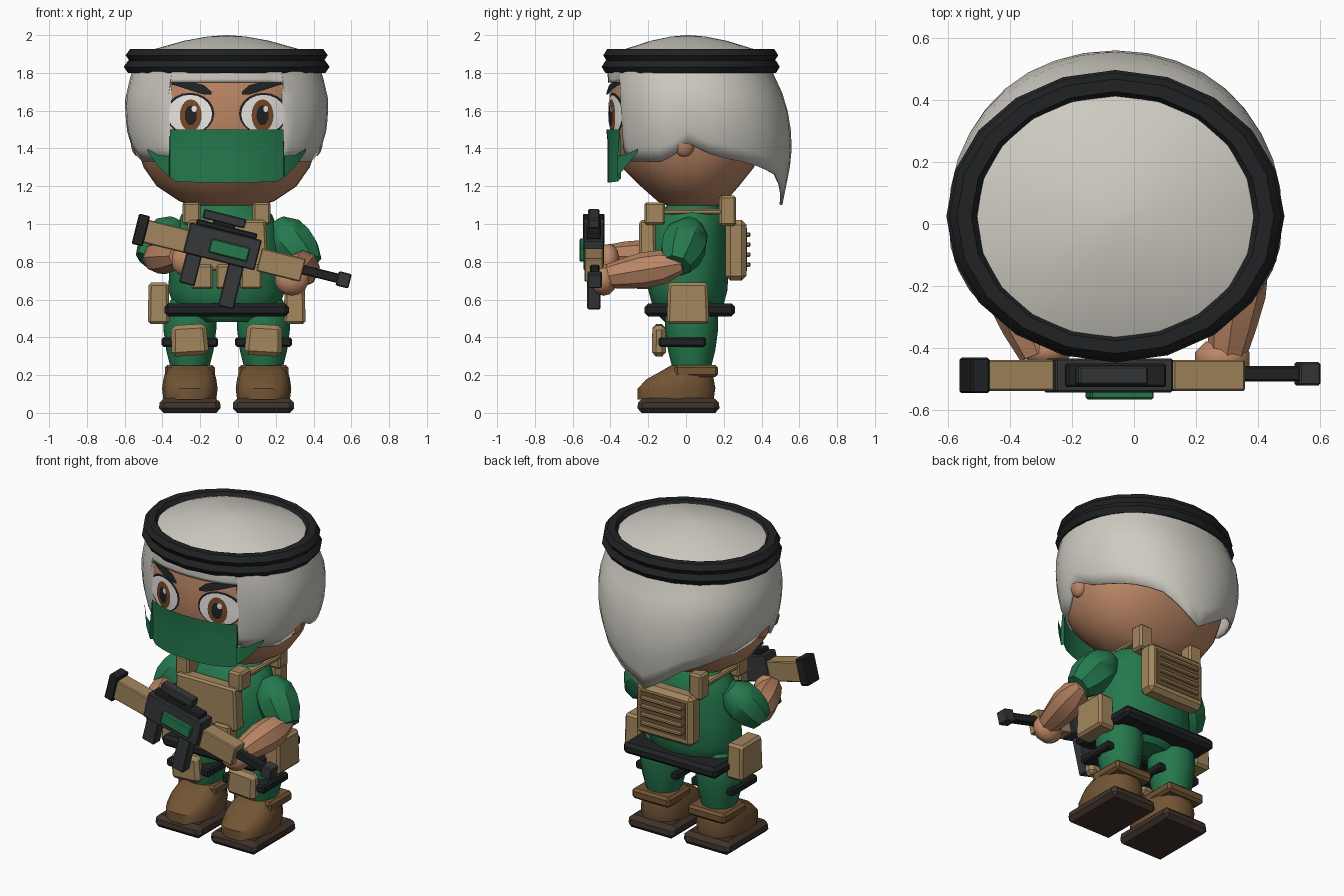
import bpy, bmesh, math
from mathutils import Vector

if "Cube" in bpy.data.objects:
    bpy.data.objects.remove(bpy.data.objects["Cube"])

CX = -0.06  # the figure's own mirror plane


def mat(name, r, g, b):
    m = bpy.data.materials.new(name)
    m.diffuse_color = (r, g, b, 1)
    m.use_nodes = True
    m.node_tree.nodes["Principled BSDF"].inputs["Base Color"].default_value = m.diffuse_color
    return m


GREEN = mat("green_cloth", .018, .19, .075)
SKIN = mat("skin", .50, .24, .13)
TAN = mat("tan_gear", .36, .24, .11)
BROWN = mat("boot_leather", .17, .09, .035)
SOLE = mat("sole_rubber", .05, .033, .025)
BLACK = mat("black", .014, .016, .017)
DARK = mat("dark_metal", .035, .038, .04)
CLOTH = mat("head_cloth", .62, .60, .54)
WHITE = mat("eye_white", .85, .83, .8)
IRIS = mat("iris", .2, .07, .02)


def make(name, verts, faces, m, smooth=True):
    me = bpy.data.meshes.new(name)
    me.from_pydata(verts, [], faces)
    bm = bmesh.new()
    bm.from_mesh(me)
    bmesh.ops.recalc_face_normals(bm, faces=bm.faces)
    bm.to_mesh(me)
    bm.free()
    ob = bpy.data.objects.new(name, me)
    bpy.context.collection.objects.link(ob)
    me.materials.append(m)
    if smooth:
        bpy.ops.object.select_all(action='DESELECT')
        ob.select_set(True)
        bpy.context.view_layer.objects.active = ob
        bpy.ops.object.shade_smooth_by_angle(angle=math.radians(40))
    return ob


def grid_faces(rows, cols, wrap):
    return [(i * cols + j, i * cols + (j + 1) % cols, (i + 1) * cols + (j + 1) % cols, (i + 1) * cols + j)
            for i in range(rows - 1) for j in range(cols if wrap else cols - 1)]


def spow(v, p):
    return math.copysign(abs(v) ** p, v)


def lerp(table, k):
    """Linear lookup in rows of (key, value, ...)."""
    if k <= table[0][0]:
        return table[0][1:]
    for a, b in zip(table, table[1:]):
        if k <= b[0]:
            t = (k - a[0]) / (b[0] - a[0])
            return tuple(p + (q - p) * t for p, q in zip(a[1:], b[1:]))
    return table[-1][1:]


def loft(name, rings, m, x=CX, n=16, e=2.0):
    """Stack of superellipse rings (z, rx, ry, cy) with closed ends."""
    v = [(x + rx * spow(math.cos(a), 2 / e), cy + ry * spow(math.sin(a), 2 / e), z)
         for z, rx, ry, cy in rings for a in [2 * math.pi * j / n for j in range(n)]]
    f = grid_faces(len(rings), n, True)
    f += [tuple(range(n)), tuple(range(len(v) - n, len(v)))]
    return make(name, v, f, m)


def limb(name, p0, p1, radii, m, n=8):
    p0, p1 = Vector(p0), Vector(p1)
    k = len(radii) - 1
    L = (p1 - p0).length
    ob = loft(name, [(L * i / k, r, r, 0) for i, r in enumerate(radii)], m, 0, n)
    ob.rotation_mode = 'QUATERNION'
    ob.rotation_quaternion = (p1 - p0).to_track_quat('Z', 'Y')
    ob.location = p0
    return ob


def box(name, loc, size, m, bevel=.012, rot=(0, 0, 0), taper=1.0):
    v = [(sx * size[0] / 2 * (taper if sz > 0 else 1), sy * size[1] / 2 * (taper if sz > 0 else 1), sz * size[2] / 2)
         for sz in (-1, 1) for sx, sy in ((-1, -1), (1, -1), (1, 1), (-1, 1))]
    f = grid_faces(2, 4, True) + [(3, 2, 1, 0), (4, 5, 6, 7)]
    ob = make(name, v, f, m, False)
    ob.location, ob.rotation_euler = loc, rot
    if bevel:
        b = ob.modifiers.new("bevel", 'BEVEL')
        b.width, b.segments = bevel, 1
    return ob


def ball(name, loc, scale, m):
    bpy.ops.mesh.primitive_uv_sphere_add(segments=10, ring_count=7, radius=1, location=loc)
    ob = bpy.context.object
    ob.name, ob.scale = name, scale
    ob.data.materials.append(m)
    bpy.ops.object.shade_smooth_by_angle(angle=math.radians(40))


# head
E = 2.2
HEAD = [(1.08, .12, .10, .04), (1.12, .25, .18, .03), (1.2, .37, .26, .02), (1.3, .44, .35, .01),
        (1.4, .475, .39, 0), (1.55, .49, .405, 0), (1.7, .49, .405, 0), (1.82, .46, .39, .01)]
loft("head", HEAD, SKIN, n=32, e=E)


def face_y(x, z):
    rx, ry, cy = lerp(HEAD, z)
    return cy - ry * max(0, 1 - abs(x / rx) ** E) ** (1 / E)


def disc(name, x, z, rx, rz, off, m, n=20):
    """Oval lying on the curved face."""
    pts = [(x + k * rx * math.cos(t), z + k * rz * math.sin(t))
           for k in (.02, .5, 1) for t in [2 * math.pi * j / n for j in range(n)]]
    make(name, [(CX + a, face_y(a, b) - off, b) for a, b in pts],
         grid_faces(3, n, True) + [tuple(range(n))], m)


for s in (-1, 1):
    # eyes, brows, ears
    disc("eye_rim", s * .195, 1.585, .13, .11, .006, BLACK)
    disc("eye_white", s * .195, 1.582, .118, .102, .010, WHITE)
    disc("iris", s * .19, 1.575, .058, .085, .014, IRIS)
    disc("pupil", s * .19, 1.575, .032, .052, .018, BLACK)
    disc("eye_glint", s * .19 + .018, 1.61, .014, .018, .022, WHITE)
    brow = [(.08, 1.685, 1.70), (.12, 1.685, 1.735), (.2, 1.71, 1.755), (.26, 1.73, 1.76), (.3, 1.74, 1.75)]
    make("eyebrow", [(CX + s * x, face_y(x, z) - .018, z) for x, a, b in brow for z in (a, b)],
         grid_faces(5, 2, False), BLACK)
    ball("ear", (CX + s * .465, -.01, 1.43), (.045, .06, .075), SKIN)

# face mask with side wings
MASK = [(0, 1.5, 1.22), (.15, 1.5, 1.22), (.27, 1.5, 1.225), (.3, 1.5, 1.245), (.305, 1.36, 1.25),
        (.36, 1.365, 1.30), (.42, 1.40, 1.385)]
xs = sorted({s * x for s in (-1, 1) for x in (0, .07, .15, .21, .27, .3, .305, .36, .42)})
verts = []
for x in xs:
    top, bot = lerp(MASK, abs(x))
    off = .022 if abs(x) < .302 else .045
    for i in range(5):
        z = top + (bot - top) * i / 4
        verts.append((CX + x, face_y(x, max(z, 1.43)) - off, z))
make("face_mask", verts, grid_faces(len(xs), 5, False), GREEN)

# head cloth: dome, open face, hem falling to a point behind
PROF = [(1.1, .40, .33, .51), (1.3, .46, .37, .55), (1.4, .50, .40, .56), (1.5, .53, .41, .555),
        (1.65, .54, .42, .53), (1.8, .505, .425, .46), (1.89, .47, .41, .44)]
HEM = [(0, 1.75), (33, 1.75), (33.2, 1.33), (75, 1.33), (90, 1.43), (102, 1.36), (125, 1.32), (150, 1.26), (180, 1.1)]
half = [0, 8, 16, 24, 33, 33.2, 40, 50, 60, 70, 80, 90, 100, 110, 120, 130, 140, 150, 160, 170, 180]
cols = half + [360 - a for a in reversed(half[1:-1])]
dome = [(2.0, .02), (1.992, .22), (1.97, .48), (1.925, .82)]
ROWS = 9
verts = []
for i in range(len(dome) + ROWS):
    for a in cols:
        hem = lerp(HEM, min(a, 360 - a))[0]
        z, k = dome[i] if i < len(dome) else (1.89 + (hem - 1.89) * (i - len(dome)) / (ROWS - 1), 1)
        rx, rf, rb = lerp(PROF, z)
        c = -spow(math.cos(math.radians(a)), 2 / E)
        verts.append((CX + k * rx * spow(math.sin(math.radians(a)), 2 / E), .01 + k * c * (rb - .01 if c > 0 else rf), z))
cloth = make("head_cloth", verts, grid_faces(len(dome) + ROWS, len(cols), True) + [tuple(range(len(cols)))], CLOTH)
sol = cloth.modifiers.new("thickness", 'SOLIDIFY')
sol.thickness, sol.offset = .015, -1

# double head cord
for z, k in ((1.832, 1.0), (1.893, .98)):
    bpy.ops.mesh.primitive_torus_add(major_segments=20, minor_segments=6, major_radius=.498 * k,
                                     minor_radius=.047, location=(CX, .025, z))
    cord = bpy.context.object
    cord.name, cord.scale = "head_cord", (1, .865, .82)
    cord.data.materials.append(BLACK)
    bpy.ops.object.shade_smooth_by_angle(angle=math.radians(40))

# torso, belt, vest
loft("torso", [(.48, .16, .12, .01), (.54, .27, .18, .01), (.65, .31, .21, .01), (.8, .30, .215, .01),
               (.95, .28, .21, .01), (1.05, .24, .18, .03), (1.11, .17, .13, .04)], GREEN)
box("belt", (CX, .02, .545), (.66, .48, .07), BLACK, .02)
box("vest_front", (CX, -.205, .885), (.44, .09, .27), TAN, taper=.94)
for x in (-.13, 0, .13):
    box("vest_pouch", (CX + x, -.225, .72), (.115, .09, .13), TAN)
box("back_pack", (CX, .265, .86), (.40, .11, .32), TAN, .025)
for i in range(4):
    box("pack_slat", (CX, .325, .785 + i * .053), (.29, .035, .024), TAN, .006)
box("pack_panel", (CX, .316, .865), (.32, .016, .23), BROWN, 0)

for s in (-1, 1):
    x = CX + s * .185
    box("strap_front", (x, -.165, 1.055), (.095, .11, .12), TAN)
    box("strap_top", (x, .03, 1.065), (.08, .34, .03), TAN, .008)
    box("strap_back", (x, .22, 1.07), (.09, .09, .16), TAN)
    box("hip_pouch", (CX + s * .36, .01, .58), (.115, .225, .22), TAN, .015, taper=.93)
    # legs and boots
    x = CX + s * .195
    loft("leg", [(.23, .10, .10, .03), (.33, .125, .125, .03), (.44, .14, .14, .03), (.52, .14, .14, .03),
                 (.6, .10, .11, .02)], GREEN, x, 12)
    box("knee_strap", (x, -.02, .375), (.30, .25, .05), BLACK, .01)
    box("knee_pad", (x + s * .002, -.143, .385), (.20, .075, .165), TAN, .022, (0, s * .06, 0), .93)
    loft("boot", [(.07, .14, .205, -.055), (.13, .147, .21, -.05), (.18, .14, .18, -.03), (.215, .13, .145, 0),
                  (.25, .12, .115, .03)], BROWN, x, 14, 2.4)
    box("boot_cuff", (x, .055, .222), (.265, .23, .065), BROWN, .015)
    box("boot_sole", (x, -.04, .04), (.33, .44, .08), SOLE, .025, taper=.96)

# arms
limb("sleeve_right", (.20, .03, 1.0), (.38, -.05, .78), (.06, .115, .125, .115, .08), GREEN)
limb("sleeve_left", (-.32, .03, 1.0), (-.48, -.07, .80), (.06, .115, .12, .11, .075), GREEN)
limb("forearm_right", (.36, -.02, .79), (.30, -.43, .72), (.05, .09, .095, .08, .06), SKIN)
limb("forearm_left", (-.46, -.04, .82), (-.31, -.42, .83), (.05, .085, .09, .08, .06), SKIN)
ball("hand_right", (.285, -.435, .705), (.095, .07, .085), SKIN)
ball("hand_left", (-.28, -.41, .81), (.08, .06, .085), SKIN)

# rifle held across the chest: (name, u, v, length, height, y, depth, material)
TILT = math.radians(14)
for name, u, v, l, h, y, d, m in (
        ("butt_plate", -.53, 0, .06, .165, -.488, .115, BLACK),
        ("rifle_stock", -.39, 0, .25, .125, -.488, .10, TAN),
        ("receiver", -.09, .02, .39, .165, -.488, .11, DARK),
        ("side_panel", -.05, .01, .21, .075, -.55, .03, GREEN),
        ("hand_guard", .235, 0, .24, .125, -.488, .10, TAN),
        ("barrel", .45, .004, .22, .05, -.483, .05, BLACK),
        ("muzzle", .575, .004, .07, .078, -.483, .075, DARK),
        ("magazine", .005, -.165, .085, .25, -.488, .07, DARK),
        ("rear_grip", -.225, -.12, .085, .20, -.488, .07, DARK),
        ("top_rail", -.09, .115, .33, .03, -.488, .075, BLACK),
        ("sight_mount", -.11, .135, .12, .04, -.488, .05, BLACK),
        ("sight", -.115, .165, .23, .05, -.488, .06, DARK)):
    c, s = math.cos(TILT), math.sin(TILT)
    box(name, (u * c + v * s, y, .84 - u * s + v * c), (l, d, h), m, .006, (0, TILT, 0))
